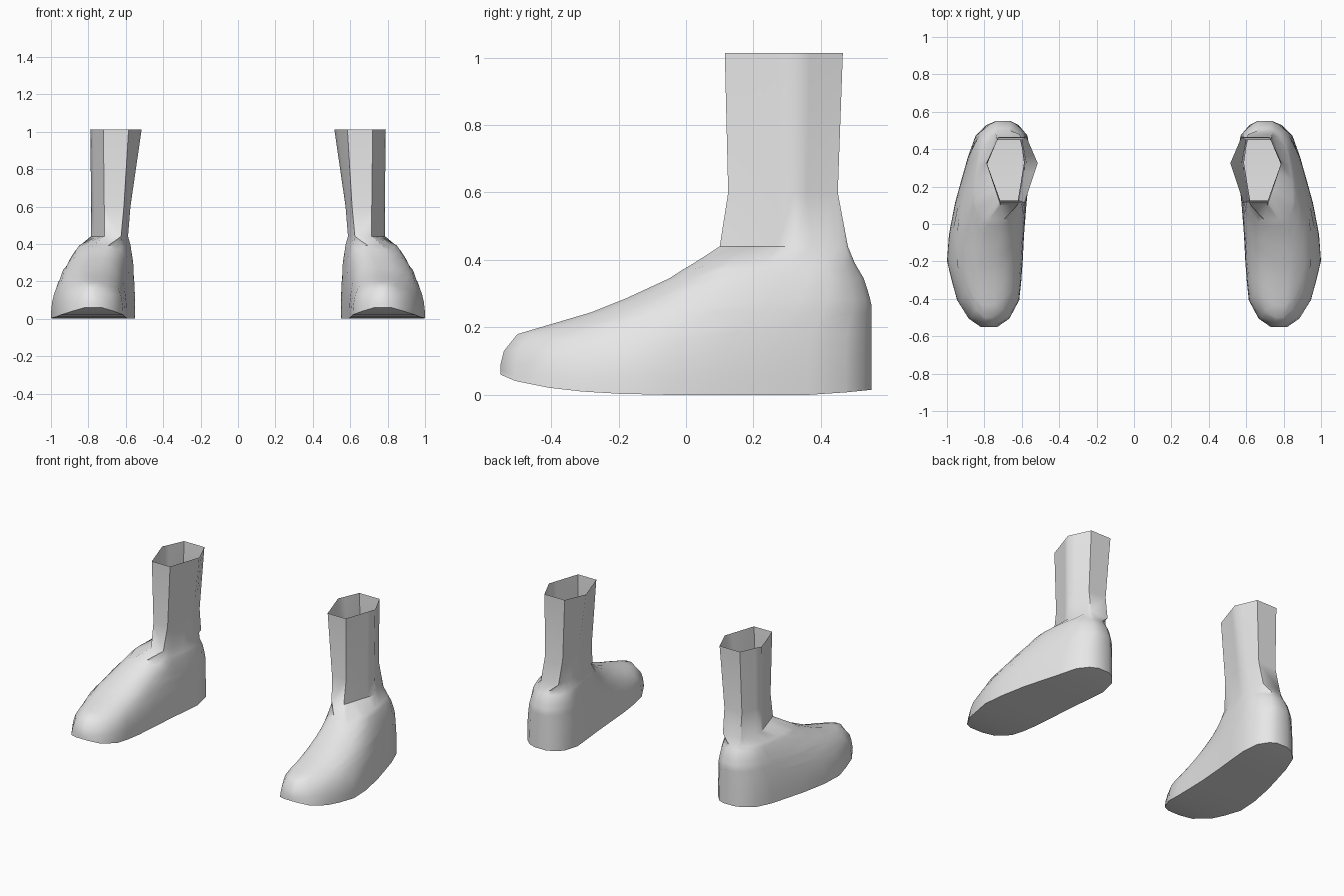
import bpy, bmesh, math

if "Cube" in bpy.data.objects:
    bpy.data.objects.remove(bpy.data.objects["Cube"])

grey = bpy.data.materials.new("plain_grey")
grey.diffuse_color = (0.8, 0.8, 0.8, 1)
grey.use_nodes = True
grey.node_tree.nodes["Principled BSDF"].inputs["Base Color"].default_value = grey.diffuse_color


def interp(table, t):
    """Piecewise linear lookup in a list of (key, value)."""
    if t <= table[0][0]:
        return table[0][1]
    for (a, p), (b, q) in zip(table, table[1:]):
        if t <= b:
            return p + (q - p) * (t - a) / (b - a)
    return table[-1][1]


# Footprint outline: outer and inner edge against y
OUTER = [(-.55, .82), (-.505, .885), (-.4, .95), (-.2, 1.0), (0, .985), (.16, .945),
         (.35, .89), (.45, .865), (.52, .81), (.55, .74)]
INNER = [(-.55, .73), (-.505, .665), (-.4, .61), (-.2, .595), (0, .585), (.16, .57),
         (.35, .55), (.45, .555), (.52, .60), (.55, .66)]
RIDGE = [(-.55, .78), (-.2, .78), (0, .735), (.1, .68), (.3, .67), (.55, .69)]

# Side profile: instep, heel and sole
INSTEP = [(-.55, .1), (-.54, .13), (-.5, .18), (-.28, .245), (-.18, .285),
          (-.05, .345), (.02, .39), (.05, .4)]
CROWN = INSTEP + [(.1, .45), (.3, .52), (.55, .52)]
FRONT = [(z, y) for y, z in INSTEP]
HEEL = [(.27, .55), (.34, .53), (.4, .495), (.43, .48)]
SOLE = [(-.55, .06), (-.53, .047), (-.46, .03), (-.37, .015), (-.25, .005), (-.1, 0),
        (.4, 0), (.55, .015)]

STATIONS = [0, .04, .13, .22, .32, .45, .6, .72, .83, .93, .98, 1]
FOOT_HEIGHTS = [0, .05, .09, .13, .16, .18, .2, .22, .245, .265, .285, .315, .345, .37, .392]

# Leg rings: z, front y, back y, then inner and outer x at front, middle and back
LEG = [(.44, .10, .48, .625, .715, .588, .787, .61, .74),
       (.6, .125, .45, .61, .715, .575, .785, .60, .73),
       (1.013, .115, .465, .585, .72, .515, .79, .575, .725)]


def foot_ring(z):
    yf, yb = interp(FRONT, z), interp(HEEL, z)
    outer, inner = [], []
    for v in STATIONS:
        y = yf + (yb - yf) * v
        base_y = y + (.55 - yb) * v
        sole = interp(SOLE, y)
        h = sole if z == 0 else max(z, sole + .012)
        s = 0 if z == 0 else min(1, h / interp(CROWN, y))
        ridge = interp(RIDGE, y)
        for side, edge, p in ((outer, OUTER, 2.4), (inner, INNER, 2.8)):
            f = max(.2, (1 - s ** p) ** (1 / p))
            side.append((ridge + (interp(edge, base_y) - ridge) * f, y, h))
    return outer + inner[::-1]


def leg_ring(z, yf, yb, fi, fo, mi, mo, bi, bo):
    def side(a, b, c):
        return [(interp([(0, a), (.6, b), (1, c)], v), yf + (yb - yf) * v, z)
                for v in STATIONS]
    return side(fo, mo, bo) + side(fi, mi, bi)[::-1]


def make_foot(name, sign):
    bm = bmesh.new()
    rings = [foot_ring(z) for z in FOOT_HEIGHTS] + [leg_ring(*r) for r in LEG]
    rings = [[bm.verts.new((sign * x, y, z)) for x, y, z in ring] for ring in rings]
    n = len(rings[0])
    # Walls, open at the top of the leg
    for low, high in zip(rings, rings[1:]):
        for i in range(n):
            j = (i + 1) % n
            bm.faces.new((low[i], low[j], high[j], high[i]))
    # Sole as strips across the foot
    base = rings[0]
    for i in range(n // 2 - 1):
        bm.faces.new((base[i], base[n - 1 - i], base[n - 2 - i], base[i + 1]))
    bmesh.ops.recalc_face_normals(bm, faces=bm.faces[:])
    mesh = bpy.data.meshes.new(name)
    bm.to_mesh(mesh)
    bm.free()
    mesh.materials.append(grey)
    obj = bpy.data.objects.new(name, mesh)
    bpy.context.collection.objects.link(obj)
    bpy.ops.object.select_all(action='DESELECT')
    obj.select_set(True)
    bpy.context.view_layer.objects.active = obj
    bpy.ops.object.shade_smooth_by_angle(angle=math.radians(50))


make_foot("left_foot", 1)
make_foot("right_foot", -1)
